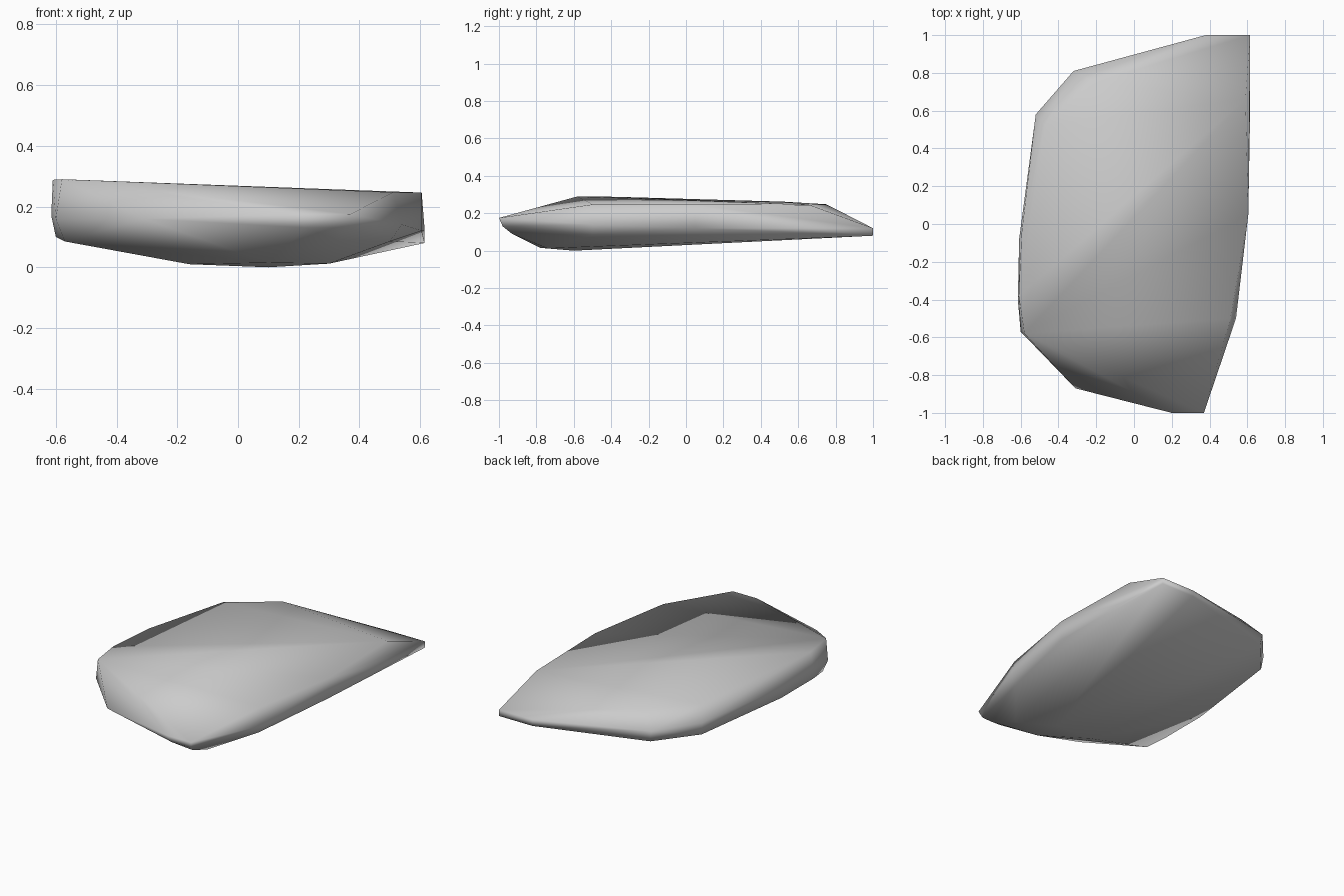
import bpy, bmesh

# Upper rim of the slab, where the flat top turns into the sides
top_rim = [(-.58, -.58, .29), (-.61, -.38, .288), (-.595, -.05, .278), (-.47, .52, .262),
           (-.21, .75, .248), (.59, .66, .245), (.605, .05, .246), (.51, -.5, .247)]

# Widest outline: rounded nose at the front, thin wedge at the back
outline = [(.20, -1, .175), (.37, -1, .175), (.54, -.5, .14), (.605, .05, .12), (.615, .6, .12),
           (.615, 1, .12), (.38, 1, .12), (-.32, .81, .16), (-.52, .58, .18),
           (-.608, -.08, .17), (-.615, -.40, .17), (-.60, -.57, .16), (-.31, -.87, .16)]

# Lower edge under the sides
lower_edge = [(.615, 1, .08), (.38, 1, .08), (-.31, .80, .09), (-.51, .57, .10),
              (-.60, -.10, .10), (-.60, -.42, .10), (-.57, -.56, .085),
              (.22, -.98, .13), (.355, -.98, .13), (.33, -.93, .09), (.50, -.5, .085)]

# Shallow keel the slab rests on
keel = [(-.16, -.60, .01), (.10, -.60, 0), (.30, -.74, .012), (.10, -.78, .015)]

# Stone slab: hull wrapped around the sections
bm = bmesh.new()
for p in top_rim + outline + lower_edge + keel:
    bm.verts.new(p)
hull = bmesh.ops.convex_hull(bm, input=bm.verts[:])
loose = [v for v in bm.verts if not v.link_faces]
bmesh.ops.delete(bm, geom=loose, context='VERTS')
bmesh.ops.recalc_face_normals(bm, faces=bm.faces[:])
for f in bm.faces:
    f.smooth = True

mesh = bpy.data.meshes.new("stone_slab")
bm.to_mesh(mesh)
bm.free()
slab = bpy.data.objects.new("stone_slab", mesh)
bpy.context.collection.objects.link(slab)
